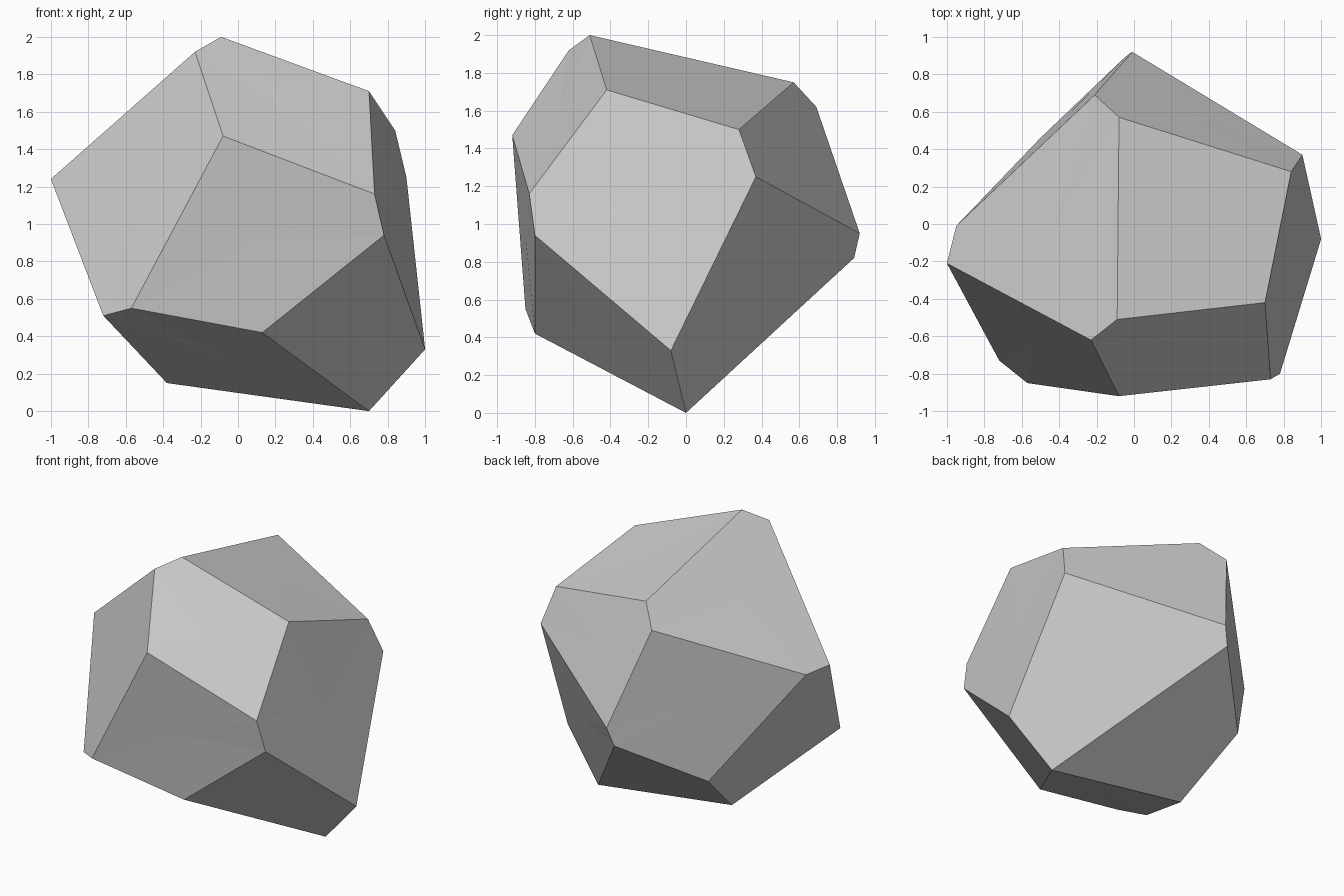
import bpy
import bmesh

# Corners of the chipped boulder, grouped by area
corners = [
    # crest and front shoulder (0-5)
    (-0.09, -0.51, 2.00), (-0.23, -0.62, 1.92), (-1.00, -0.21, 1.24),
    (-0.08, -0.92, 1.47), (0.70, -0.42, 1.71), (0.73, -0.83, 1.16),
    # right side (6-9)
    (0.78, -0.80, 0.94), (0.84, 0.28, 1.50), (0.90, 0.37, 1.25), (1.00, -0.08, 0.33),
    # foot and lower front (10-14)
    (0.70, 0.00, 0.00), (0.13, -0.80, 0.42), (-0.57, -0.85, 0.55),
    (-0.72, -0.73, 0.51), (-0.38, 0.02, 0.15),
    # back (15-20)
    (-0.08, 0.57, 1.75), (-0.21, 0.69, 1.62), (-0.01, 0.92, 0.95),
    (-0.05, 0.89, 0.82), (-0.95, -0.01, 1.23), (-0.50, 0.46, 0.52),
]

# Broad facets, each a loop of corners
facets = [
    (0, 4, 5, 3, 1),            # upper front
    (1, 3, 12, 13, 2),          # front left
    (3, 5, 6, 11, 12),          # front
    (4, 7, 8, 9, 6, 5),         # right
    (6, 9, 10, 11),             # lower right
    (0, 4, 7, 15),              # top right
    (7, 8, 17, 16, 15),         # upper back right
    (8, 9, 10, 18, 17),         # lower back right
    (0, 1, 2, 19, 16, 15),      # top left
    (16, 17, 18, 20, 19),       # back left
    (19, 2, 13, 14, 20),        # left
    (20, 18, 10, 14),           # underside back
    (13, 12, 11, 10, 14),       # underside front
]

bm = bmesh.new()
verts = [bm.verts.new(c) for c in corners]
for loop in facets:
    bm.faces.new([verts[i] for i in loop])
bmesh.ops.recalc_face_normals(bm, faces=bm.faces[:])

# Fan each facet from its centre for slightly uneven stone planes
bmesh.ops.poke(bm, faces=bm.faces[:], offset=0.0, center_mode='MEAN_WEIGHTED')

mesh = bpy.data.meshes.new("boulder")
bm.to_mesh(mesh)
bm.free()

# Plain grey stone
stone = bpy.data.materials.new("stone grey")
stone.diffuse_color = (0.6, 0.6, 0.6, 1.0)
mesh.materials.append(stone)

boulder = bpy.data.objects.new("boulder", mesh)
bpy.context.collection.objects.link(boulder)
